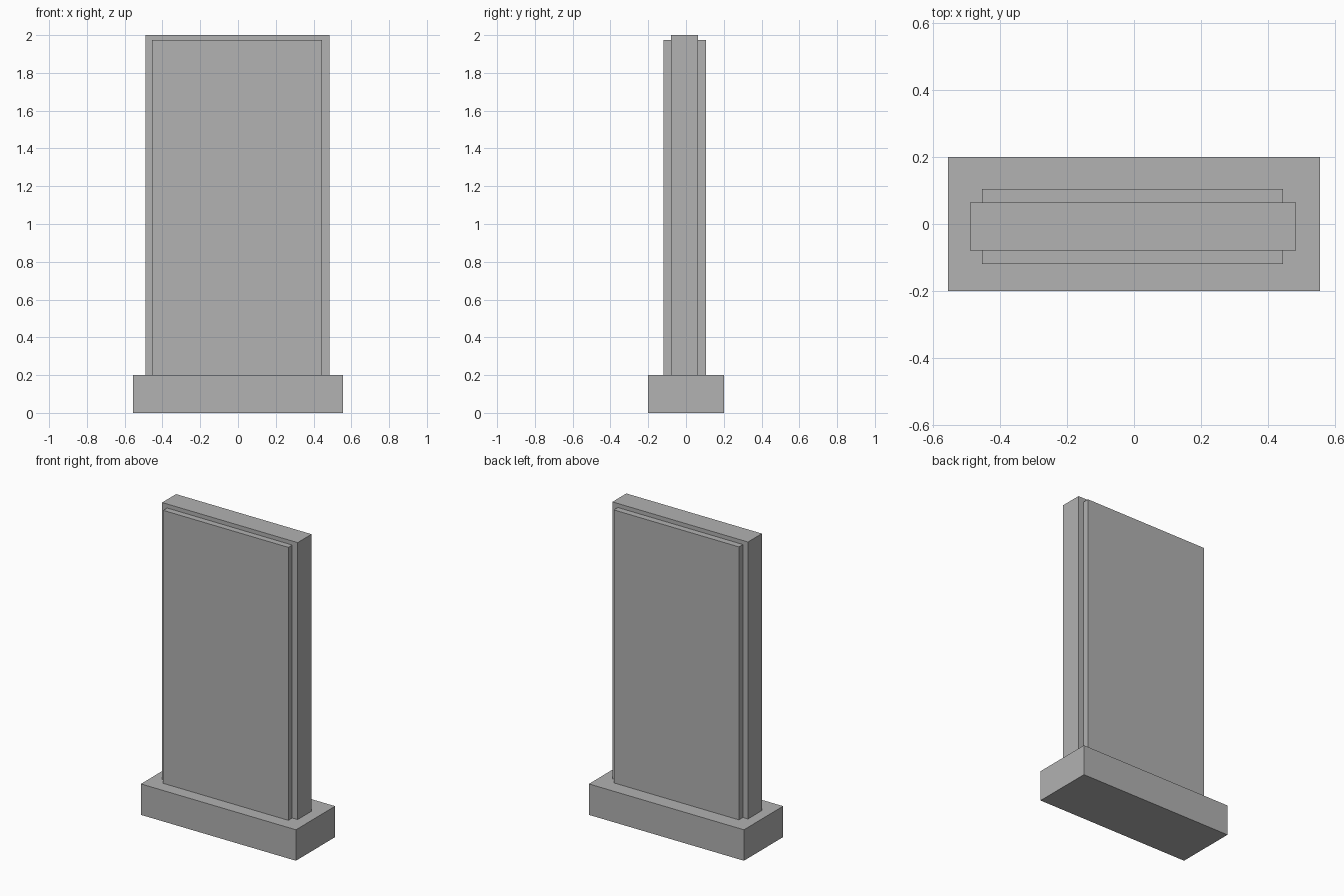
import bpy
from mathutils import Vector

cube = bpy.data.objects.get("Cube")
if cube:
    bpy.data.objects.remove(cube, do_unlink=True)

# Single flat material
grey = bpy.data.materials.new("stone grey")
grey.use_nodes = True
colour = (0.445, 0.445, 0.445, 1.0)
grey.diffuse_color = colour
grey.node_tree.nodes["Principled BSDF"].inputs["Base Color"].default_value = colour


def box(name, low, high):
    """Add a box spanning two opposite corners."""
    low, high = Vector(low), Vector(high)
    bpy.ops.mesh.primitive_cube_add(size=1)
    obj = bpy.context.object
    obj.name = name
    for v in obj.data.vertices:
        v.co = (low + high) / 2 + v.co * (high - low)
    obj.data.materials.append(grey)
    return obj


# Plinth
box("base", (-0.557, -0.201, 0), (0.557, 0.201, 0.201))

# Upright slab
box("core_slab", (-0.49, -0.079, 0.201), (0.484, 0.064, 2.0))

# Raised panels on both broad faces
box("front_panel", (-0.454, -0.119, 0.201), (0.445, -0.079, 1.974))
box("back_panel", (-0.454, 0.064, 0.201), (0.445, 0.105, 1.974))
